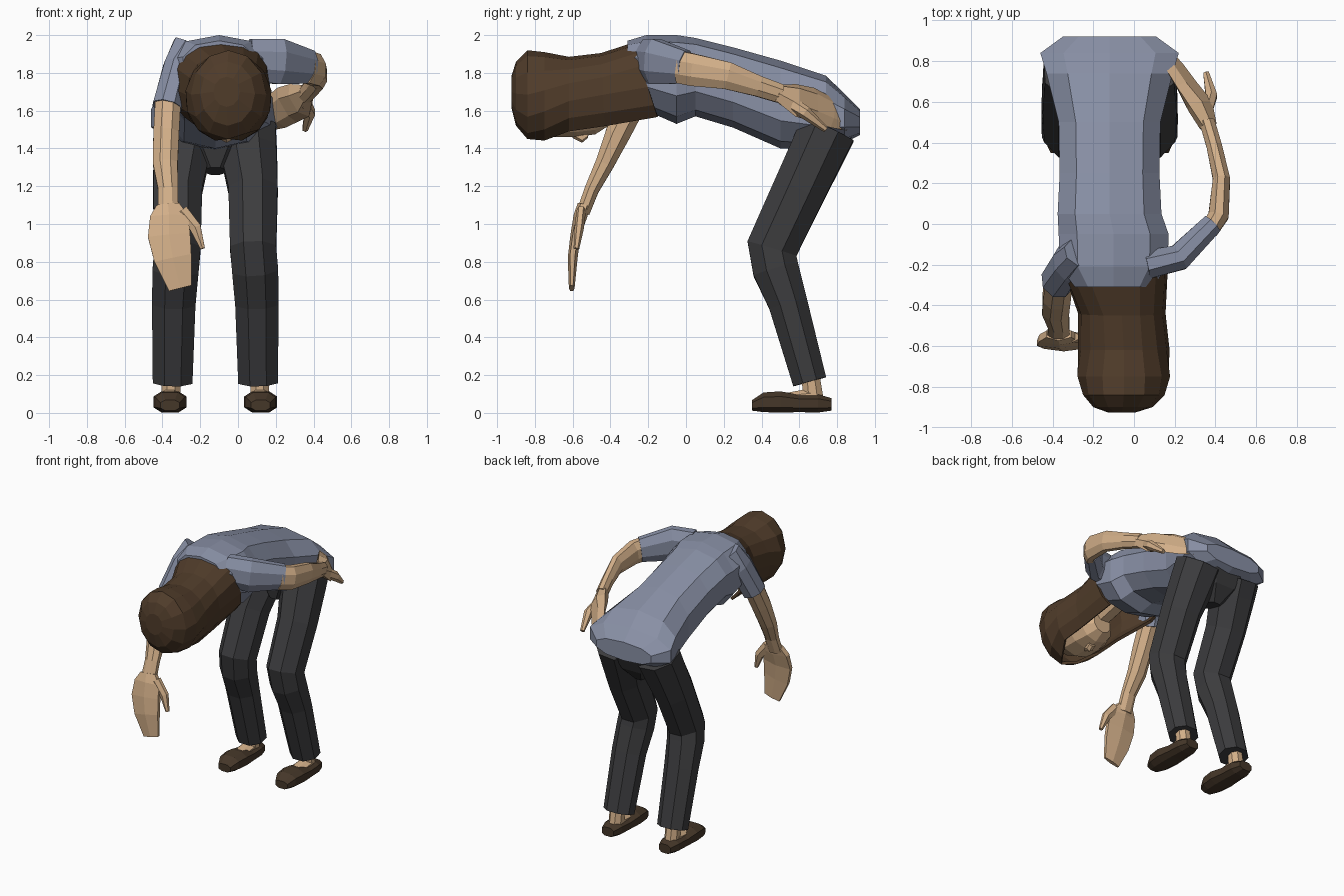
import bpy, bmesh, math
from mathutils import Vector

CX = -0.12  # symmetry plane of the lower body


def material(name, rgb):
    m = bpy.data.materials.new(name)
    m.diffuse_color = (*rgb, 1)
    return m


SKIN = material("skin", (0.65, 0.43, 0.25))
SHIRT = material("shirt", (0.25, 0.28, 0.38))
PANTS = material("pants", (0.045, 0.045, 0.048))
HAIR = material("hair", (0.08, 0.045, 0.023))
SHOE = material("shoe", (0.06, 0.038, 0.022))


def finish(name, bm, mat):
    bmesh.ops.remove_doubles(bm, verts=bm.verts, dist=0.0005)
    bmesh.ops.recalc_face_normals(bm, faces=bm.faces)
    me = bpy.data.meshes.new(name)
    bm.to_mesh(me)
    bm.free()
    me.materials.append(mat)
    ob = bpy.data.objects.new(name, me)
    bpy.context.collection.objects.link(ob)
    return ob


def boxy(v, p):
    """Signed power: p below 1 squares up a round section."""
    return math.copysign(abs(v) ** p, v)


def bridge(bm, rings, closed=True):
    n = len(rings[0])
    for a, b in zip(rings, rings[1:]):
        for i in range(n if closed else n - 1):
            j = (i + 1) % n
            bm.faces.new((a[i], a[j], b[j], b[i]))


def loft(name, secs, mat, hint=(0, 0, 1), n=8, along=None, p=1.0):
    """Closed tube; each section is x, y, z, half width, half thickness (towards hint)."""
    bm = bmesh.new()
    pts = [Vector(s[:3]) for s in secs]
    k = 1 / math.cos(math.pi / n) ** p
    kv = k if n % 4 == 0 else 1  # these counts have no vertex at the very top
    rings = []
    for i, s in enumerate(secs):
        t = Vector(along) if along else pts[min(i + 1, len(pts) - 1)] - pts[max(i - 1, 0)]
        t.normalize()
        u = Vector(hint).cross(t).normalized()
        v = t.cross(u)
        ring = []
        for j in range(n):
            a = 2 * math.pi * (j + 0.5) / n
            ring.append(bm.verts.new(pts[i] + u * s[3] * k * boxy(math.cos(a), p)
                                     + v * s[4] * kv * boxy(math.sin(a), p)))
        rings.append(ring)
    bridge(bm, rings)
    bm.faces.new(rings[0])
    bm.faces.new(rings[-1])
    return finish(name, bm, mat)


# shirt body: y, bottom z, top z, half width
body = [(-0.31, 1.70, 1.97, 0.19), (-0.21, 1.60, 2.0, 0.265), (-0.05, 1.53, 2.0, 0.27),
        (0.05, 1.57, 1.985, 0.255), (0.25, 1.51, 1.935, 0.245), (0.5, 1.40, 1.865, 0.25),
        (0.74, 1.39, 1.785, 0.31), (0.84, 1.43, 1.69, 0.34), (0.92, 1.47, 1.61, 0.23)]
loft("shirt", [(-0.12 if y > 0 else -0.1, y, (a + b) / 2, w, (b - a) / 2) for y, a, b, w in body],
     SHIRT, along=(0, 1, 0), n=10, p=0.85)

# sleeves
loft("right_sleeve", [(-0.26, -0.14, 1.93, 0.09, 0.07), (-0.325, -0.19, 1.83, 0.07, 0.095),
                      (-0.375, -0.28, 1.62, 0.078, 0.085)], SHIRT, hint=(0, 1, 0))
loft("left_sleeve", [(0.06, -0.2, 1.87, 0.07, 0.11), (0.22, -0.165, 1.86, 0.065, 0.12),
                     (0.385, 0.0, 1.83, 0.052, 0.087)], SHIRT)

# arms and hands
loft("right_arm", [(-0.37, -0.27, 1.66, 0.068, 0.07), (-0.38, -0.36, 1.48, 0.068, 0.066),
                   (-0.385, -0.43, 1.32, 0.066, 0.05), (-0.37, -0.50, 1.18, 0.052, 0.038),
                   (-0.37, -0.545, 1.06, 0.055, 0.035)], SKIN, hint=(0, 1, 0))
loft("right_hand", [(-0.37, -0.54, 1.10, 0.06, 0.035), (-0.365, -0.56, 1.04, 0.10, 0.036),
                    (-0.365, -0.585, 0.94, 0.112, 0.027), (-0.345, -0.60, 0.82, 0.10, 0.026),
                    (-0.305, -0.605, 0.66, 0.062, 0.015)], SKIN, hint=(0, 1, 0), n=6)
loft("right_thumb", [(-0.30, -0.555, 1.07, 0.035, 0.025), (-0.225, -0.565, 0.98, 0.03, 0.025),
                     (-0.187, -0.58, 0.87, 0.012, 0.015)], SKIN, hint=(0, 1, 0), n=6)
loft("left_arm", [(0.37, -0.03, 1.83, 0.045, 0.085), (0.415, 0.04, 1.815, 0.05, 0.085),
                  (0.43, 0.22, 1.785, 0.042, 0.072), (0.395, 0.38, 1.73, 0.038, 0.055),
                  (0.36, 0.50, 1.69, 0.038, 0.05)], SKIN)
loft("left_hand", [(0.365, 0.48, 1.695, 0.035, 0.05), (0.325, 0.58, 1.655, 0.045, 0.10),
                   (0.26, 0.68, 1.63, 0.03, 0.105), (0.20, 0.77, 1.59, 0.026, 0.095),
                   (0.145, 0.855, 1.545, 0.016, 0.06)], SKIN, hint=(-0.5, 0, 0.85), n=6)
loft("left_thumb", [(0.35, 0.54, 1.65, 0.03, 0.04), (0.38, 0.63, 1.59, 0.028, 0.035),
                    (0.355, 0.74, 1.50, 0.014, 0.016)], SKIN, n=6)

# trousers, ankles and shoes on both sides
for side, s in (("right", -1), ("left", 1)):
    leg = [(0.165, 0.75, 1.50, 0.155, 0.15), (0.175, 0.70, 1.39, 0.15, 0.145),
           (0.20, 0.60, 1.18, 0.13, 0.14), (0.20, 0.455, 0.87, 0.122, 0.135),
           (0.21, 0.475, 0.76, 0.122, 0.122), (0.22, 0.54, 0.58, 0.115, 0.103),
           (0.226, 0.655, 0.165, 0.105, 0.09)]
    loft(side + "_trouser_leg", [(CX + s * x, *r) for x, *r in leg], PANTS, hint=(0, 1, 0))
    loft(side + "_ankle", [(CX + s * 0.235, 0.655, 0.24, 0.05, 0.045), (CX + s * 0.235, 0.675, 0.06, 0.05, 0.055)],
         SKIN, hint=(0, 1, 0))
    loft(side + "_instep", [(CX + s * 0.238, 0.50, 0.08, 0.05, 0.02), (CX + s * 0.238, 0.66, 0.085, 0.05, 0.045)],
         SKIN, along=(0, 1, 0))
    shoe = [(0.35, 0.05, 0.04, 0.028), (0.41, 0.078, 0.056, 0.052), (0.50, 0.087, 0.058, 0.056),
            (0.60, 0.078, 0.05, 0.046), (0.70, 0.072, 0.05, 0.048), (0.77, 0.05, 0.045, 0.033)]
    loft(side + "_shoe", [(CX + s * 0.24, y, z, w, h) for y, w, z, h in shoe], SHOE, along=(0, 1, 0), p=0.75)

# seat of the trousers between the thighs
loft("trouser_seat", [(CX, 0.74, 1.52, 0.26, 0.15), (CX, 0.70, 1.40, 0.19, 0.14), (CX, 0.67, 1.28, 0.06, 0.08)],
     PANTS, hint=(0, 1, 0))

# hair shell open below: y, x, z, half width, half height, opening angle, backward slant, squareness
bm = bmesh.new()
rings, N = [], 12
for y, x, z, w, h, gap, slant, p in [
        (-0.925, -0.06, 1.70, 0.07, 0.08, 0, 0, 1), (-0.90, -0.055, 1.69, 0.145, 0.17, 0, 0, 1),
        (-0.84, -0.05, 1.685, 0.20, 0.235, 0, 0, 1), (-0.75, -0.05, 1.67, 0.23, 0.24, 18, 0, 1),
        (-0.62, -0.05, 1.66, 0.225, 0.225, 42, 0, 0.95), (-0.45, -0.06, 1.68, 0.215, 0.225, 46, 0.05, 0.9),
        (-0.28, -0.095, 1.74, 0.262, 0.22, 42, 0.33, 0.8)]:
    ring = []
    for i in range(N + 1):
        a = math.radians(-90 + gap + (360 - 2 * gap) * i / N)
        dz = h * boxy(math.sin(a), p)
        ring.append(bm.verts.new((x + w * boxy(math.cos(a), p), y + slant * (h - dz), z + dz)))
    rings.append(ring)
bridge(bm, rings, closed=False)
bm.faces.new(rings[0][:-1])
hair = finish("hair", bm, HAIR)
mod = hair.modifiers.new("thickness", 'SOLIDIFY')
mod.thickness = 0.02
mod.offset = -1

# neck, face and nose
loft("neck", [(-0.10, -0.22, 1.78, 0.09, 0.09), (-0.07, -0.50, 1.68, 0.085, 0.09)], SKIN)
loft("face", [(-0.06, -0.80, 1.63, 0.12, 0.12), (-0.06, -0.70, 1.60, 0.165, 0.14), (-0.06, -0.58, 1.60, 0.165, 0.14),
              (-0.06, -0.48, 1.60, 0.13, 0.125), (-0.06, -0.41, 1.59, 0.07, 0.07)], SKIN, along=(0, 1, 0), n=10)
loft("nose", [(-0.06, -0.60, 1.49, 0.012, 0.035), (-0.06, -0.55, 1.455, 0.025, 0.025), (-0.06, -0.52, 1.475, 0.025, 0.02)],
     SKIN, along=(0, 1, 0), n=6)
